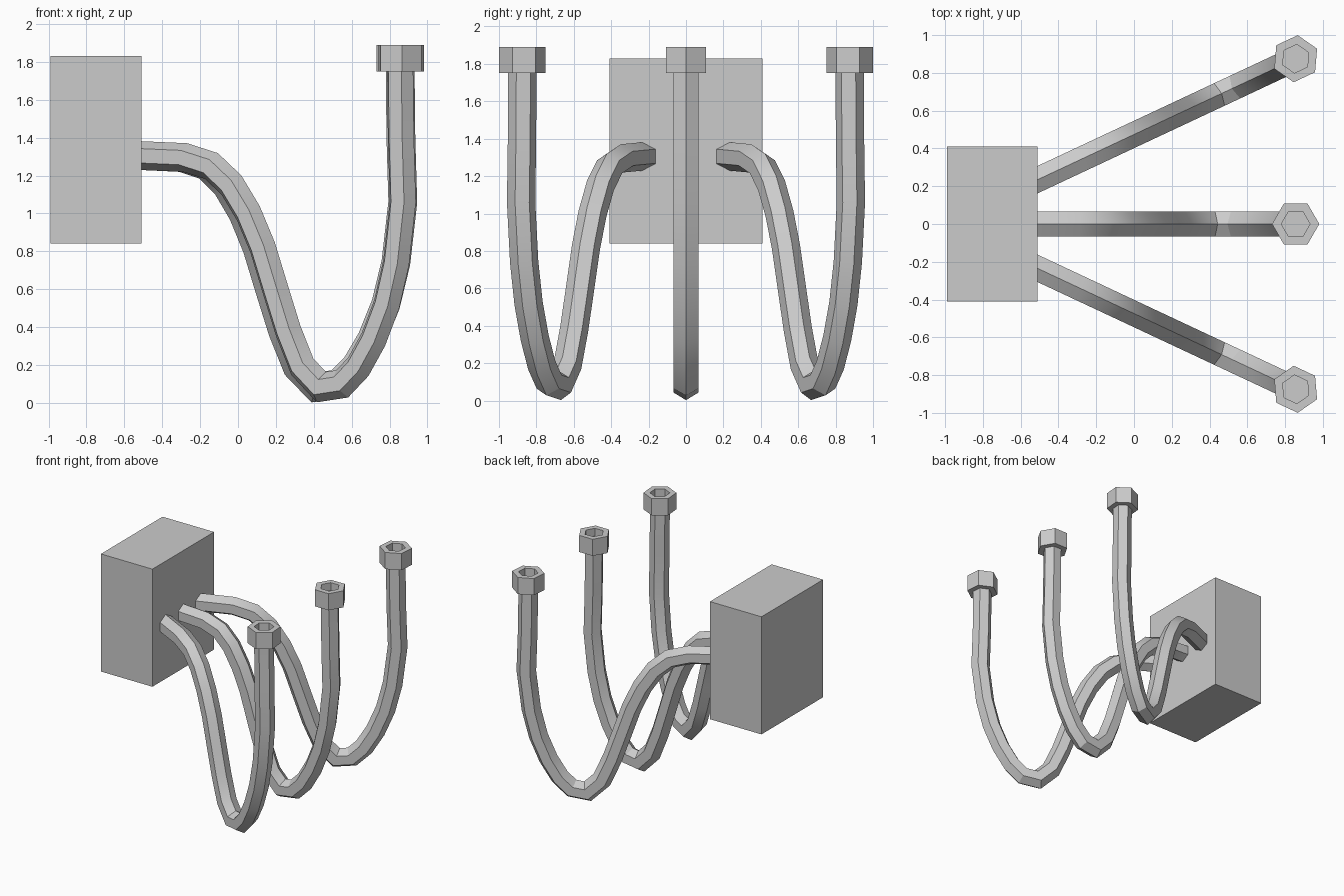
import bpy, bmesh
from math import sin, cos, tan, atan, pi, sqrt
from mathutils import Vector, Matrix

if "Cube" in bpy.data.objects:
    bpy.data.objects.remove(bpy.data.objects["Cube"])

# Arm centre line as (x, z), from inside the wall block to the holder
PATH = [(-0.62, 1.305), (-0.51, 1.305), (-0.28, 1.295), (-0.14, 1.25), (-0.035, 1.15),
        (0.055, 1.0), (0.13, 0.82), (0.2, 0.59), (0.265, 0.38), (0.34, 0.19),
        (0.44, 0.083), (0.55, 0.1), (0.635, 0.19), (0.715, 0.335), (0.785, 0.52),
        (0.835, 0.74), (0.87, 1.06), (0.86, 1.4), (0.856, 1.77)]
ROOT_X, TIP_X = -0.51, 0.856
ARM_R, CUP_R = 0.076, 0.125


def finish(bm, name):
    bmesh.ops.recalc_face_normals(bm, faces=bm.faces)
    mesh = bpy.data.meshes.new(name)
    bm.to_mesh(mesh)
    bm.free()
    ob = bpy.data.objects.new(name, mesh)
    bpy.context.collection.objects.link(ob)
    return ob


def box(name, lo, hi):
    bm = bmesh.new()
    bmesh.ops.create_cube(bm, size=1)
    lo, hi = Vector(lo), Vector(hi)
    bmesh.ops.scale(bm, vec=hi - lo, verts=bm.verts)
    bmesh.ops.translate(bm, vec=(lo + hi) / 2, verts=bm.verts)
    return finish(bm, name)


def arm(name, root_y, tip_y, sag):
    """Hexagonal tube swept along PATH in a vertical plane."""
    slope = (tip_y - root_y) / (TIP_X - ROOT_X)
    along = Vector((1, slope, 0)).normalized()
    side = Vector((-along.y, along.x, 0))
    pts = []
    for x, z in PATH:
        t = min(max((x - ROOT_X) / (TIP_X - ROOT_X), 0), 1)
        x -= sag * sin(pi * t)
        pts.append(Vector((x, root_y + slope * (x - ROOT_X), z)))
    bm = bmesh.new()
    rings = []
    for i, p in enumerate(pts):
        a = (p - pts[max(i - 1, 0)]).normalized()
        b = (pts[min(i + 1, len(pts) - 1)] - p).normalized()
        tangent = (a + b).normalized()
        up = side.cross(tangent)
        mitre = 1 / max(tangent.dot(b if b.length else a), 0.5)
        rings.append([bm.verts.new(p + up * (ARM_R * mitre * cos(k * pi / 3))
                                   + side * (ARM_R * sin(k * pi / 3))) for k in range(6)])
    for r, s in zip(rings, rings[1:]):
        for k in range(6):
            bm.faces.new((r[k], r[(k + 1) % 6], s[(k + 1) % 6], s[k]))
    bm.faces.new(rings[0])
    bm.faces.new(rings[-1])
    ob = finish(bm, name)
    bpy.ops.object.select_all(action='DESELECT')
    ob.select_set(True)
    bpy.context.view_layer.objects.active = ob
    bpy.ops.object.shade_smooth_by_angle(angle=pi / 6)


def cup(name, y, angle):
    """Hexagonal holder with a hexagonal recess in its top."""
    bm = bmesh.new()
    rot = Matrix.Translation((TIP_X, y, 0)) @ Matrix.Rotation(angle, 4, 'Z')

    def ring(r, z):
        return [bm.verts.new(rot @ Vector((r * cos(k * pi / 3), r * sin(k * pi / 3), z)))
                for k in range(6)]
    rings = [ring(CUP_R, 1.75), ring(CUP_R, 1.89), ring(0.076, 1.89), ring(0.076, 1.825)]
    for r, s in zip(rings, rings[1:]):
        for k in range(6):
            bm.faces.new((r[k], r[(k + 1) % 6], s[(k + 1) % 6], s[k]))
    bm.faces.new(rings[0])
    bm.faces.new(rings[-1])
    finish(bm, name)


# Wall block
box("wall_block", (-0.99, -0.41, 0.84), (-0.51, 0.41, 1.83))

# Three arms fanning out, each with a holder at the tip
for label, s in (("front", -1), ("middle", 0), ("back", 1)):
    root_y, tip_y = 0.235 * s, 0.875 * s
    arm(label + "_arm", root_y, tip_y, 0.0 if s else 0.03)
    cup(label + "_holder", tip_y, atan((tip_y - root_y) / (TIP_X - ROOT_X)))
